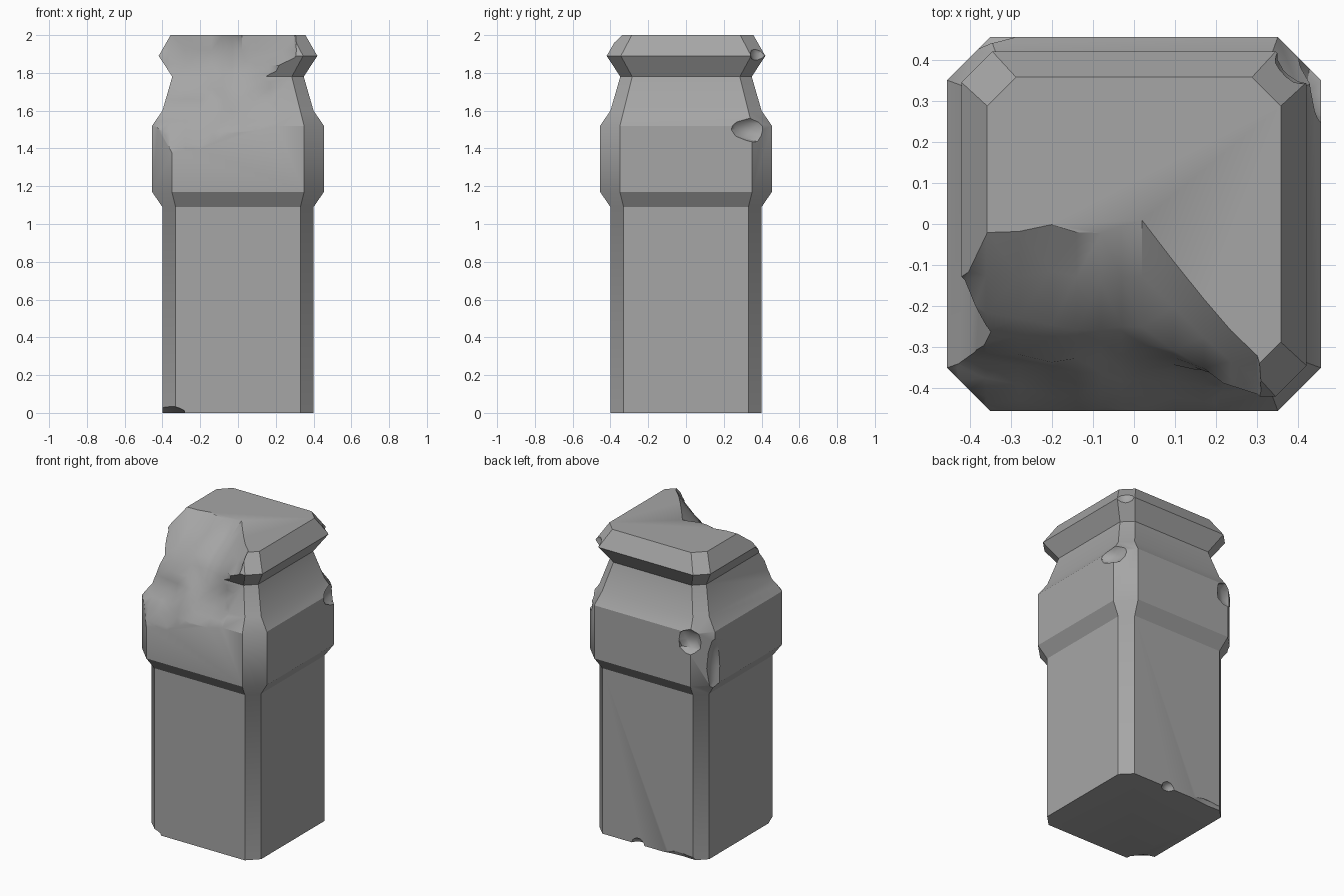
import bpy, bmesh, random
from mathutils import Vector, noise

random.seed(4)
cube = bpy.data.objects.get("Cube")
if cube:
    bpy.data.objects.remove(cube, do_unlink=True)

stone = bpy.data.materials.new("grey stone")
stone.use_nodes = True
GREY = (0.38, 0.38, 0.38, 1)
stone.diffuse_color = GREY
stone.node_tree.nodes["Principled BSDF"].inputs["Base Color"].default_value = GREY


def make_object(name, bm):
    bmesh.ops.recalc_face_normals(bm, faces=bm.faces[:])
    mesh = bpy.data.meshes.new(name)
    bm.to_mesh(mesh)
    bm.free()
    mesh.materials.append(stone)
    obj = bpy.data.objects.new(name, mesh)
    bpy.context.collection.objects.link(obj)
    return obj


# Pillar: square rings with cut corners (height, half width, half flat edge)
PROFILE = [(0, .40, .33), (1.09, .40, .33), (1.17, .455, .35), (1.52, .455, .35),
           (1.60, .40, .33), (1.78, .348, .285), (1.89, .42, .345), (2.0, .357, .287)]


def ring(bm, z, a, e):
    corners = [(a, -e), (a, e), (e, a), (-e, a), (-a, e), (-a, -e), (-e, -a), (e, -a)]
    return [bm.verts.new((x, y, z)) for x, y in corners]


bm = bmesh.new()
rings = [ring(bm, *p) for p in PROFILE]
for low, high in zip(rings, rings[1:]):
    for i in range(8):
        j = (i + 1) % 8
        bm.faces.new((low[i], low[j], high[j], high[i]))
bm.faces.new(rings[0][::-1])
bm.faces.new(rings[-1])
pillar = make_object("stone_pillar", bm)

# Broken front: depth of the fracture over columns (x) and rows (z)
COLS = [-.55, -.36, -.2, -.08, .02, .17, .30, .36]
ROWS = [(1.34, [-.47, -.47, -.47, -.49, -.50, -.50, -.50, -.52]),
        (1.49, [-.34, -.41, -.43, -.455, -.46, -.465, -.49, -.52]),
        (1.60, [-.27, -.34, -.37, -.39, -.38, -.39, -.42, -.52]),
        (1.72, [-.20, -.29, -.33, -.33, -.32, -.35, -.39, -.52]),
        (1.84, [-.09, -.22, -.24, -.26, -.26, -.36, -.44, -.52]),
        (2.00, [-.05, -.03, 0, -.03, .01, -.19, -.32, -.52]),
        (2.10, [-.05, -.03, .05, 0, .06, -.15, -.30, -.52])]
bm = bmesh.new()
grid = [[bm.verts.new((x, y, z)) for x, y in zip(COLS, depths)] for z, depths in ROWS]
for r0, r1 in zip(grid, grid[1:]):
    for i in range(len(COLS) - 1):
        bm.faces.new((r0[i], r0[i + 1], r1[i + 1], r1[i]))
bmesh.ops.subdivide_edges(bm, edges=bm.edges[:], cuts=1, use_grid_fill=True)
for v in bm.verts:
    v.co.y += 0.02 * noise.noise(v.co * 9)
bmesh.ops.triangulate(bm, faces=bm.faces[:])
extruded = bmesh.ops.extrude_face_region(bm, geom=bm.faces[:], use_keep_orig=True)
for v in extruded["geom"]:
    if isinstance(v, bmesh.types.BMVert):
        v.co.y = -1
cutters = [make_object("fracture_cutter", bm)]

# Chips on the edges: centre and radii of rough lumps
CHIPS = [((.48, .40, 1.5), (.09, .17, .08)),
         ((.43, .41, 1.9), (.09, .08, .09)),
         ((-.36, .48, 1.46), (.11, .08, .10)),
         ((-.47, .36, 1.28), (.05, .07, .21)),
         ((-.43, -.42, 0), (.15, .14, .05)),
         ((.07, .41, 0), (.05, .05, .04)),
         ((-.25, .41, 0), (.16, .025, .03))]
for centre, radii in CHIPS:
    bm = bmesh.new()
    bmesh.ops.create_icosphere(bm, subdivisions=2, radius=1)
    for v in bm.verts:
        v.co *= random.uniform(.88, 1.08)
        v.co = Vector(centre) + v.co * Vector(radii)
    cutters.append(make_object("chip_cutter", bm))

# Carve the pillar, then drop the cutters
bpy.context.view_layer.objects.active = pillar
for cutter in cutters:
    mod = pillar.modifiers.new("carve", 'BOOLEAN')
    mod.operation = 'DIFFERENCE'
    mod.solver = 'EXACT'
    mod.object = cutter
    bpy.ops.object.modifier_apply(modifier=mod.name)
    bpy.data.objects.remove(cutter, do_unlink=True)

bpy.ops.object.select_all(action='DESELECT')
pillar.select_set(True)
bpy.ops.object.shade_smooth_by_angle(angle=0.6)
